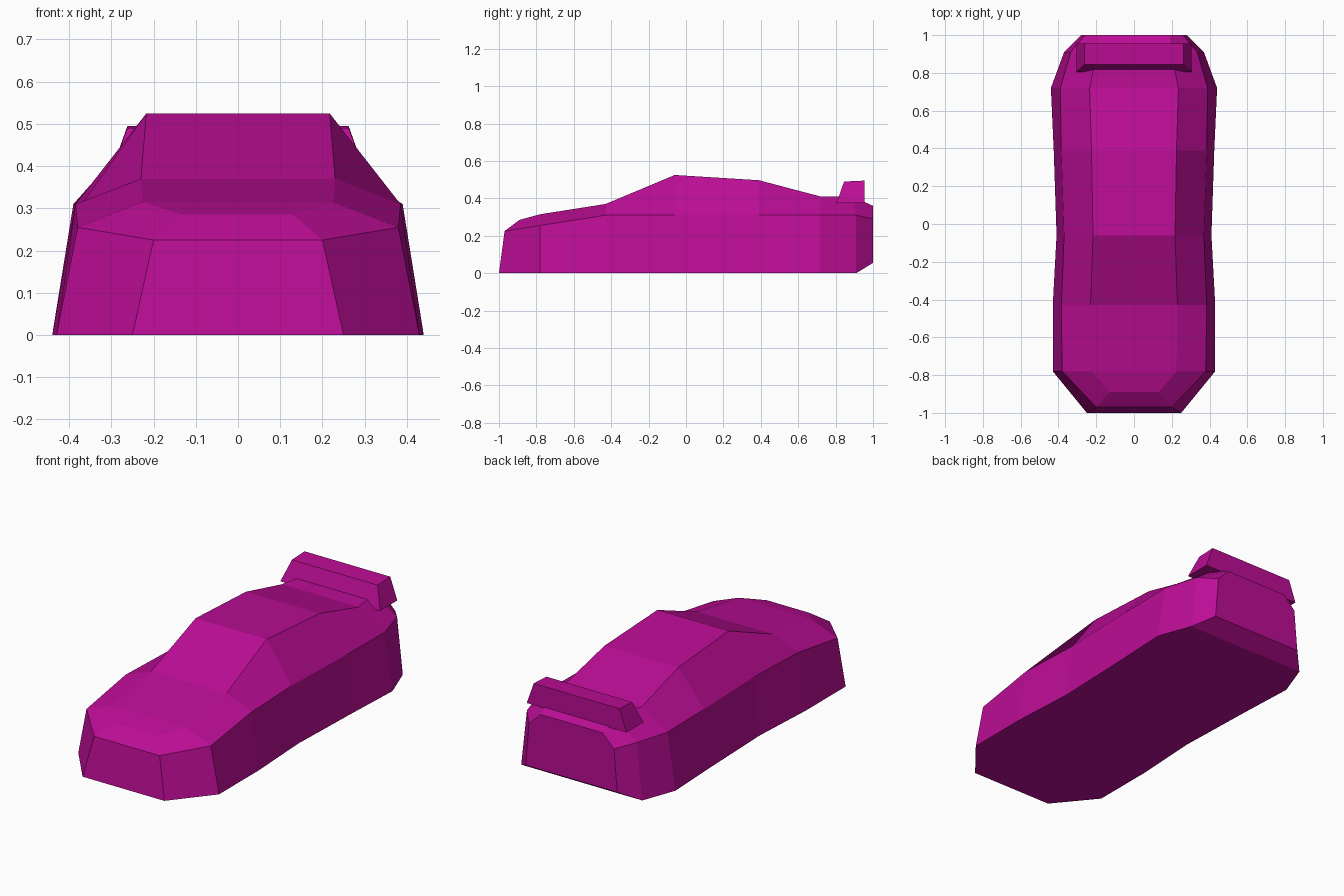
import bpy
import bmesh

cube = bpy.data.objects.get("Cube")
if cube:
    bpy.data.objects.remove(cube, do_unlink=True)

# Single paint colour
paint = bpy.data.materials.new("magenta paint")
paint.use_nodes = True
colour = (0.5, 0.004, 0.3, 1.0)
paint.diffuse_color = colour
paint.node_tree.nodes["Principled BSDF"].inputs["Base Color"].default_value = colour


def loft(name, stations):
    """Skin mirrored half-sections, given from the lowest point to the top."""
    bm = bmesh.new()
    rings = []
    for half in stations:
        left = [bm.verts.new(p) for p in half]
        right = [bm.verts.new((-x, y, z)) for x, y, z in half]
        rings.append(left + right[::-1])
    count = len(rings[0])
    for a, b in zip(rings, rings[1:]):
        for i in range(count):
            j = (i + 1) % count
            bm.faces.new((a[i], a[j], b[j], b[i]))
    # Close each end with horizontal bands
    for ring in (rings[0], rings[-1]):
        for i in range(count // 2 - 1):
            bm.faces.new((ring[i], ring[i + 1], ring[-i - 2], ring[-i - 1]))
    bmesh.ops.recalc_face_normals(bm, faces=bm.faces)
    mesh = bpy.data.meshes.new(name)
    bm.to_mesh(mesh)
    bm.free()
    mesh.materials.append(paint)
    obj = bpy.data.objects.new(name, mesh)
    bpy.context.collection.objects.link(obj)
    return obj


def section(y, sill, shoulder, shoulder_z, roof, roof_z):
    """Upright half-section: sill, shoulder and roof edge at one y."""
    return [(sill, y, 0), (shoulder, y, shoulder_z), (roof, y, roof_z)]


# Car body: nose, bonnet, windscreen base, roof, rear window, boot, tail
loft("car_body", [
    [(0.25, -1.0, 0), (0.2, -0.97, 0.225), (0.13, -0.89, 0.285)],
    section(-0.78, 0.43, 0.38, 0.255, 0.225, 0.315),
    section(-0.43, 0.43, 0.385, 0.31, 0.23, 0.37),
    section(-0.06, 0.41, 0.37, 0.31, 0.217, 0.525),
    section(0.39, 0.425, 0.385, 0.31, 0.225, 0.497),
    section(0.72, 0.44, 0.39, 0.31, 0.235, 0.41),
    [(0.37, 0.91, 0), (0.335, 0.91, 0.31), (0.2, 0.89, 0.41)],
    [(0.28, 1.0, 0.055), (0.26, 1.0, 0.29), (0.19, 1.0, 0.36)],
])

# Rear spoiler: tapered block with a raked leading face
loft("rear_spoiler", [
    [(0.305, 0.805, 0.375), (0.262, 0.845, 0.49)],
    [(0.305, 0.955, 0.375), (0.262, 0.955, 0.495)],
])
